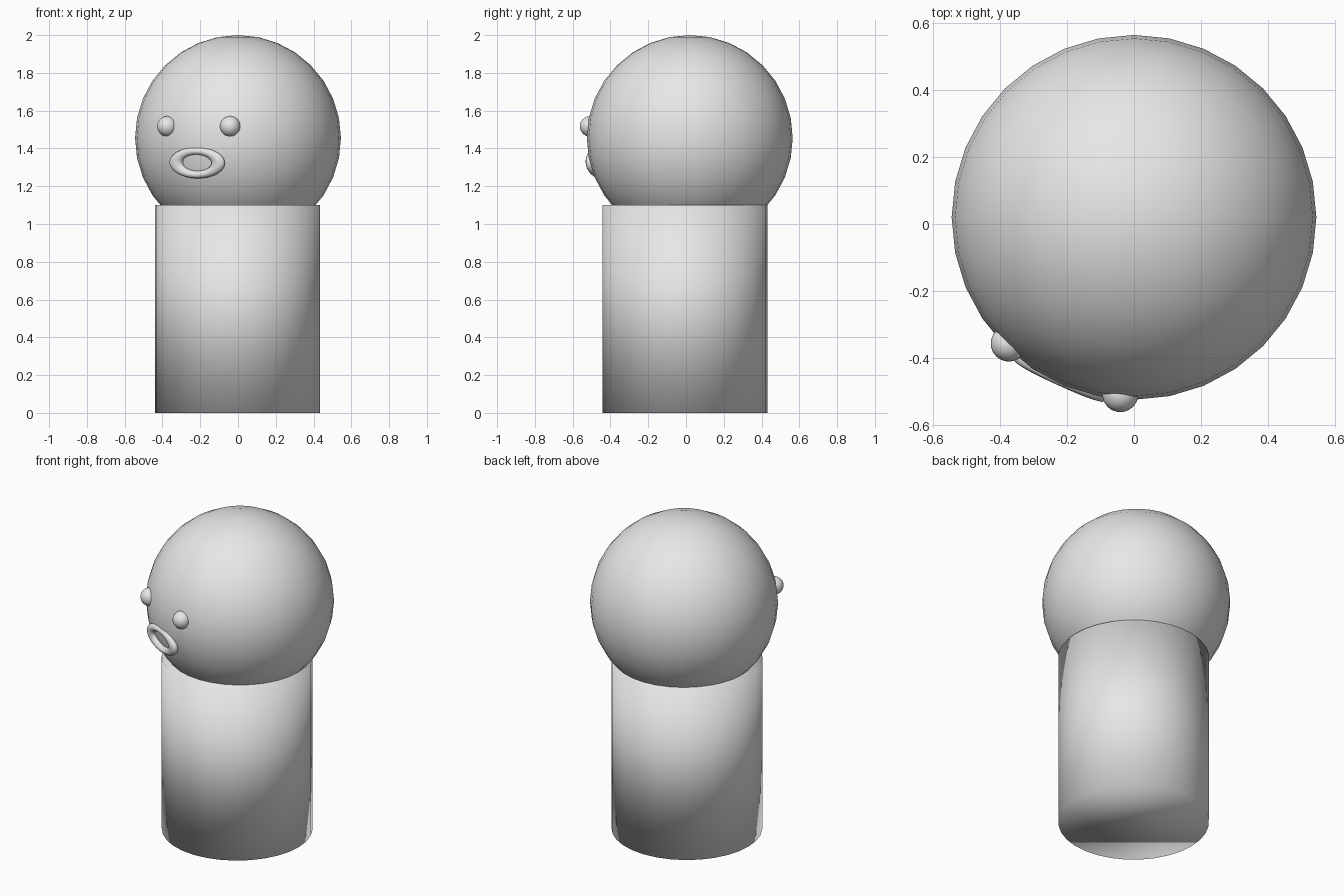
import bpy
import math
from mathutils import Matrix, Vector

if "Cube" in bpy.data.objects:
    bpy.data.objects.remove(bpy.data.objects["Cube"])

grey = bpy.data.materials.new("plain_grey")
grey.diffuse_color = (0.8, 0.8, 0.8, 1)
grey.use_nodes = True
grey.node_tree.nodes["Principled BSDF"].inputs["Base Color"].default_value = grey.diffuse_color


def finish(name):
    """Name the active object, colour it and shade it smooth."""
    obj = bpy.context.object
    obj.name = name
    obj.data.materials.append(grey)
    bpy.ops.object.shade_smooth()
    return obj


def ball(name, radius, location):
    bpy.ops.mesh.primitive_uv_sphere_add(
        segments=32, ring_count=16, radius=radius, location=location)
    return finish(name)


# Cylindrical body
bpy.ops.mesh.primitive_cylinder_add(
    vertices=32, radius=0.437, depth=1.1, location=(-0.002, -0.006, 0.55))
finish("body")

# Round head sunk into the body
HEAD = Vector((0, 0.02, 1.455))
ball("head", 0.545, HEAD)

# Eyes half buried in the head
ball("right_eye", 0.054, (-0.374, -0.357, 1.517))
ball("left_eye", 0.054, (-0.041, -0.508, 1.517))

# Oval ring mouth, turned to face midway between the eyes
bpy.ops.mesh.primitive_torus_add(
    major_segments=48, minor_segments=12, major_radius=0.122, minor_radius=0.039)
mouth = finish("mouth")
turn = math.radians(-24.5)
place = (Matrix.Translation(HEAD + Vector((0, 0, -0.131)))
         @ Matrix.Rotation(turn, 4, 'Z')
         @ Matrix.Translation((0, -0.521, 0))
         @ Matrix.Rotation(math.radians(96), 4, 'X')
         @ Matrix.Diagonal((1, 0.515, 0.6, 1)))
mouth.data.transform(place)
